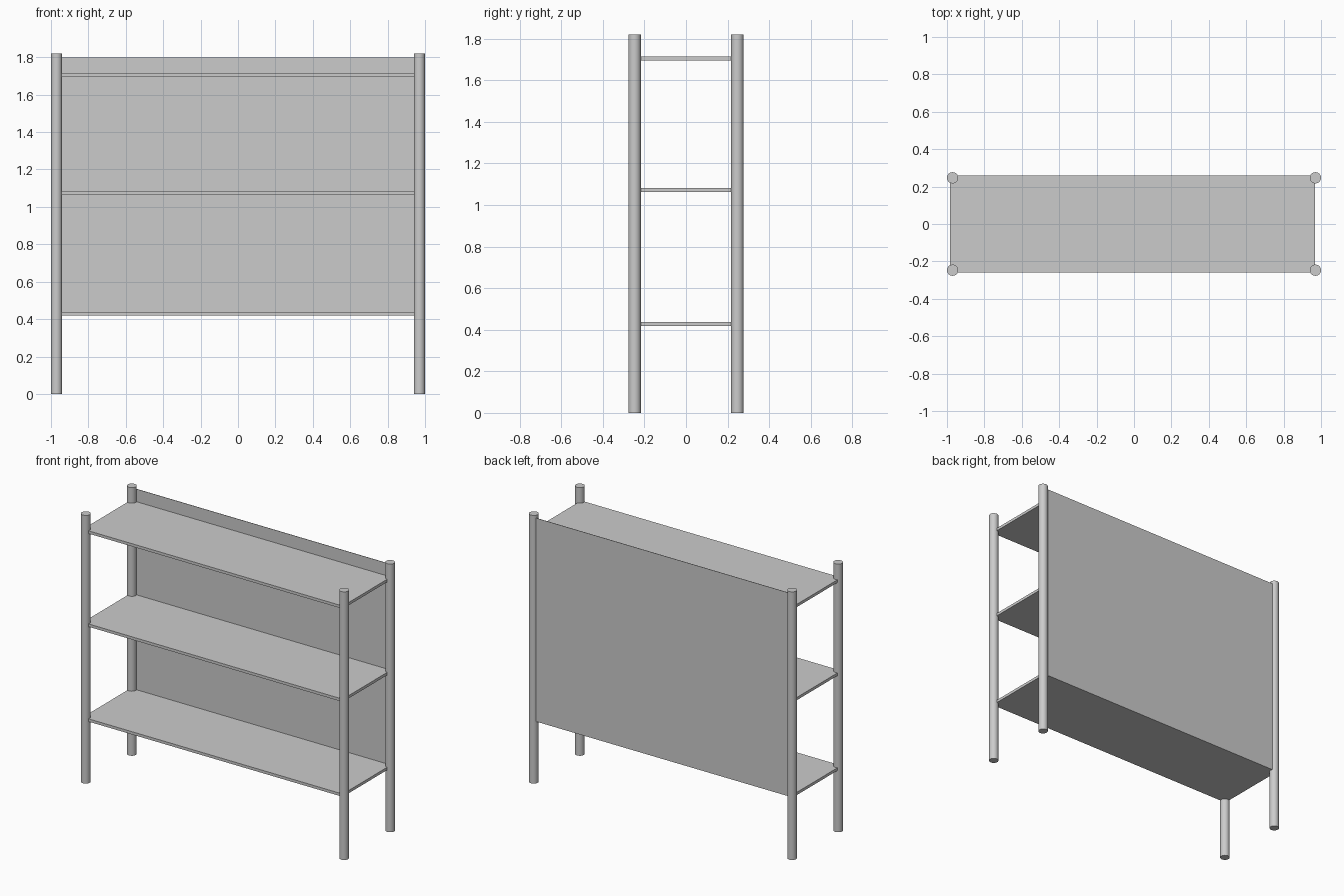
import bpy, math

if "Cube" in bpy.data.objects:
    bpy.data.objects.remove(bpy.data.objects["Cube"])

POST_R, POST_H = 0.03, 1.82
POST_X, POST_Y = 0.97, 0.247


def box(name, lo, hi):
    bpy.ops.mesh.primitive_cube_add(size=1, location=[(a + b) / 2 for a, b in zip(lo, hi)])
    ob = bpy.context.object
    ob.name = name
    ob.scale = [b - a for a, b in zip(lo, hi)]
    bpy.ops.object.transform_apply(location=False, rotation=False, scale=True)
    return ob


# Four round corner posts
for x_name, sx in (("left", -1), ("right", 1)):
    for y_name, sy in (("front", -1), ("back", 1)):
        bpy.ops.mesh.primitive_cylinder_add(
            vertices=32, radius=POST_R, depth=POST_H,
            location=(sx * POST_X, sy * POST_Y, POST_H / 2))
        bpy.context.object.name = f"{y_name}_{x_name}_post"
        bpy.ops.object.shade_smooth_by_angle(angle=math.radians(30))

# Three thin shelves, ends set into the posts
for name, z in (("lower", 0.419), ("middle", 1.063), ("upper", 1.695)):
    box(f"{name}_shelf", (-0.984, -0.259, z), (0.968, 0.259, z + 0.019))

# Thin back panel, from the lower shelf to just under the post tops
box("back_panel", (-0.968, 0.257, 0.419), (0.968, 0.26, 1.80))
